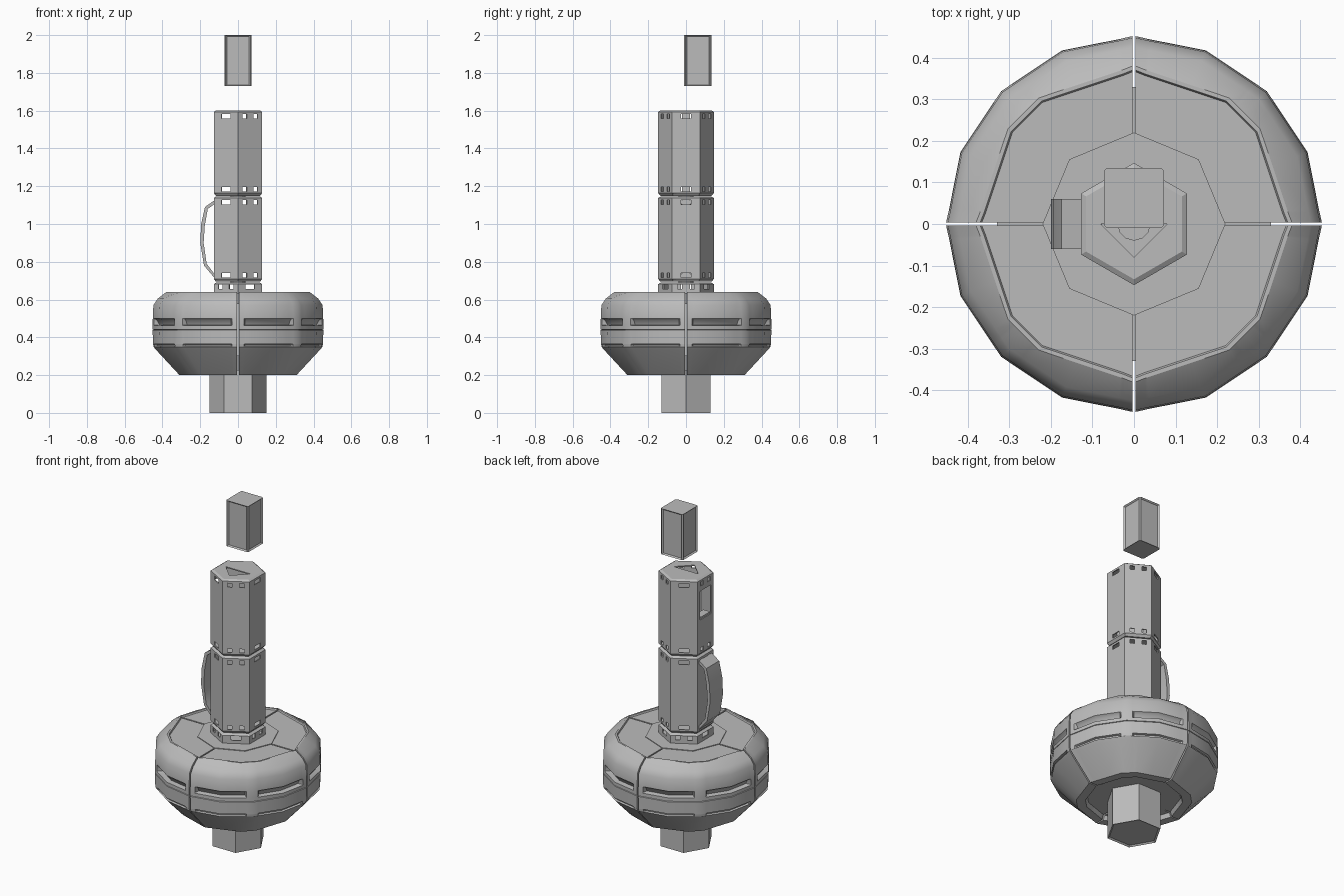
import bpy, bmesh, math
from mathutils import Vector, Matrix

if "Cube" in bpy.data.objects:
    bpy.data.objects.remove(bpy.data.objects["Cube"], do_unlink=True)

grey = bpy.data.materials.new("plain_grey")
grey.use_nodes = True
COLOUR = (0.5, 0.5, 0.5, 1)
grey.diffuse_color = COLOUR
grey.node_tree.nodes["Principled BSDF"].inputs["Base Color"].default_value = COLOUR


def finish(bm, name, smooth=None, thickness=0):
    bmesh.ops.remove_doubles(bm, verts=bm.verts, dist=0.0002)
    bmesh.ops.recalc_face_normals(bm, faces=bm.faces)
    mesh = bpy.data.meshes.new(name)
    bm.to_mesh(mesh)
    bm.free()
    ob = bpy.data.objects.new(name, mesh)
    bpy.context.collection.objects.link(ob)
    mesh.materials.append(grey)
    if thickness:
        mod = ob.modifiers.new("wall", "SOLIDIFY")
        mod.thickness = thickness
        mod.offset = -1
    if smooth:
        bpy.ops.object.select_all(action="DESELECT")
        ob.select_set(True)
        bpy.context.view_layer.objects.active = ob
        bpy.ops.object.shade_smooth_by_angle(angle=math.radians(smooth))
    return ob


def prism(bm, sides, r, z0, z1, turn=0):
    matrix = Matrix.Translation((0, 0, (z0 + z1) / 2)) @ Matrix.Rotation(turn, 4, "Z")
    bmesh.ops.create_cone(bm, cap_ends=True, segments=sides, radius1=r, radius2=r,
                          depth=z1 - z0, matrix=matrix)


def hexagon(r, z):
    return [Vector((r * math.cos(a), r * math.sin(a), z))
            for a in (math.radians(30 + 60 * k) for k in range(6))]


# Hollow six-sided tower sections with slots near both ends
RADIUS = 0.147
APOTHEM = RADIUS * math.cos(math.pi / 6)
CHAMFER = 0.008


def tower_section(name, z0, z1, slot_rows, parity=0, door=None, hole=False):
    bm = bmesh.new()
    half = RADIUS / 2
    side = [0.02, 0.0275, 0.045, 0.05, half]
    us = [-u for u in reversed(side)] + side
    low, high = z0 + CHAMFER, z1 - CHAMFER
    zs = sorted({low, high, *[z for row in slot_rows for z in row], *(door or ())})
    for k in range(6):
        turn = Matrix.Rotation(math.radians(60 * k), 3, "Z")

        def is_open(u, z):
            if door and k == 3 and abs(u) < 0.05 and door[0] < z < door[1]:
                return True
            if not any(a < z < b for a, b in slot_rows):
                return False
            return 0.02 < abs(u) < 0.045 if (k + parity) % 2 else abs(u) < 0.0275

        for ua, ub in zip(us, us[1:]):
            for za, zb in zip(zs, zs[1:]):
                if not is_open((ua + ub) / 2, (za + zb) / 2):
                    bm.faces.new([bm.verts.new(turn @ Vector((APOTHEM, u, z)))
                                  for u, z in ((ua, za), (ub, za), (ub, zb), (ua, zb))])
    # Chamfered ends, the top one with a triangular opening if asked for
    for edge_z, end_z in ((low, z0), (high, z1)):
        outer, inner = hexagon(RADIUS, edge_z), hexagon(RADIUS - 0.014, end_z)
        for i in range(6):
            j = (i + 1) % 6
            bm.faces.new([bm.verts.new(p) for p in (outer[i], outer[j], inner[j], inner[i])])
        loops = [inner]
        if hole and end_z == z1:
            loops.append([Vector((x, y, z1)) for x, y in ((-0.08, 0), (0.08, 0), (0, -0.08))])
        edges = []
        for loop in loops:
            vs = [bm.verts.new(p) for p in loop]
            edges += [bm.edges.new((v, vs[(i + 1) % len(vs)])) for i, v in enumerate(vs)]
        bmesh.ops.triangle_fill(bm, edges=edges, use_beauty=True, normal=(0, 0, 1))
    return finish(bm, name, thickness=0.006)


def end_slots(z0, z1):
    return [(z0 + 0.018, z0 + 0.04), (z1 - 0.043, z1 - 0.02)]


tower_section("collar", 0.615, 0.69, [(0.655, 0.68)], parity=1)
tower_section("lower_tower", 0.7, 1.146, end_slots(0.7, 1.146))
tower_section("upper_tower", 1.155, 1.602, end_slots(1.155, 1.602), door=(1.36, 1.53), hole=True)

bm = bmesh.new()
prism(bm, 12, 0.04, 0.68, 0.71)
prism(bm, 12, 0.04, 1.14, 1.16)
finish(bm, "tower_joints")

# Ledge inside the tall opening
bm = bmesh.new()
bmesh.ops.create_cube(bm, size=1, matrix=Matrix.Translation((-0.1, 0, 1.365))
                      @ Matrix.Diagonal((0.045, 0.1, 0.012, 1)))
finish(bm, "opening_ledge")

# Hexagonal foot with a shallow recessed underside
bm = bmesh.new()
prism(bm, 6, 0.15, 0, 0.24, math.radians(30))
bottom = [f for f in bm.faces if f.normal.z < -0.9]
bmesh.ops.inset_region(bm, faces=bottom, thickness=0.01, depth=-0.008)
finish(bm, "foot")

# Hub that fills the middle of the drum
bm = bmesh.new()
prism(bm, 8, 0.22, 0.225, 0.636)
prism(bm, 16, 0.33, 0.3, 0.58)
finish(bm, "drum_hub")

# Drum shell: four quarters with seams between them and recessed side slots
ROUND = (0, 22.5, 45, 67.5, 90)
FACETED = (0, 37, 53, 90)
COLUMNS = (0, 4, 5, 22.5, 37, 40, 41, 45, 49, 50, 53, 67.5, 85, 86, 90)


def chord_radius(deg, r, corners):
    for a, b in zip(corners, corners[1:]):
        if a <= deg <= b:
            h = math.radians(b - a) / 2
            return r * math.cos(h) / math.cos(math.radians(deg - a) - h)


# Closed section: height, radius, plan outline, slot depth
SECTION = [
    (0.225, 0.19, FACETED, 0), (0.225, 0.25, FACETED, 0), (0.2, 0.26, FACETED, 0),
    (0.2, 0.31, FACETED, 0), (0.335, 0.435, ROUND, 0),
    (0.35, 0.447, ROUND, 0), (0.353, 0.447, ROUND, 0.012), (0.363, 0.45, ROUND, 0.012),
    (0.366, 0.45, ROUND, 0), (0.438, 0.452, ROUND, 0), (0.44, 0.447, ROUND, 0),
    (0.442, 0.452, ROUND, 0), (0.462, 0.452, ROUND, 0), (0.466, 0.452, ROUND, 0.028),
    (0.49, 0.452, ROUND, 0.016), (0.5, 0.451, ROUND, 0), (0.57, 0.448, ROUND, 0),
    (0.605, 0.425, ROUND, 0), (0.64, 0.38, FACETED, 0), (0.64, 0.37, FACETED, 0),
    (0.632, 0.366, FACETED, 0), (0.632, 0.19, FACETED, 0)]


def in_slot(deg):
    return 5 <= deg % 45 <= 40 and deg not in (0, 90)


bm = bmesh.new()
for quarter in range(4):
    turn = Matrix.Rotation(math.pi / 2 * quarter, 3, "Z")
    grid = []
    for deg in COLUMNS:
        a = math.radians(deg)
        column = []
        for z, r, corners, depth in SECTION:
            rr = chord_radius(deg, r, corners) - (depth if in_slot(deg) else 0)
            p = Vector((max(rr * math.cos(a), 0.004), max(rr * math.sin(a), 0.004), z))
            column.append(bm.verts.new(turn @ p))
        grid.append(column)
    n = len(SECTION)
    for ca, cb in zip(grid, grid[1:]):
        for i in range(n):
            j = (i + 1) % n
            bm.faces.new((ca[i], cb[i], cb[j], ca[j]))
    bm.faces.new(grid[0])
    bm.faces.new(list(reversed(grid[-1])))
finish(bm, "drum_shell", smooth=32)

# Bowed strap handle on the tower's right side
OUTER = [(-0.125, 1.125), (-0.175, 1.09), (-0.195, 1.0), (-0.2, 0.9), (-0.18, 0.78), (-0.125, 0.715)]
INNER = [(-0.125, 1.105), (-0.16, 1.08), (-0.176, 0.99), (-0.182, 0.9), (-0.166, 0.79), (-0.125, 0.735)]
bm = bmesh.new()
rows = []
for (xo, zo), (xi, zi) in zip(OUTER, INNER):
    rows.append([bm.verts.new(p) for p in ((xo, -0.06, zo), (xo, 0.06, zo),
                                           (xi, 0.06, zi), (xi, -0.06, zi))])
for ra, rb in zip(rows, rows[1:]):
    for i in range(4):
        j = (i + 1) % 4
        bm.faces.new((ra[i], ra[j], rb[j], rb[i]))
bm.faces.new(rows[0])
bm.faces.new(rows[-1])
finish(bm, "handle", smooth=30)

# Floating box with framed, recessed side panels
bm = bmesh.new()
bmesh.ops.create_cube(bm, size=1, matrix=Matrix.Translation((0, 0.0625, 1.865))
                      @ Matrix.Diagonal((0.145, 0.145, 0.27, 1)))
uprights = [e for e in bm.edges if abs(e.verts[0].co.z - e.verts[1].co.z) > 0.1]
bmesh.ops.bevel(bm, geom=uprights, offset=0.007, segments=1, affect="EDGES")
bm.normal_update()
panels = [f for f in bm.faces if abs(f.normal.z) < 0.1 and f.calc_area() > 0.02]
bmesh.ops.inset_individual(bm, faces=panels, thickness=0.01, depth=-0.008)
finish(bm, "floating_box")
